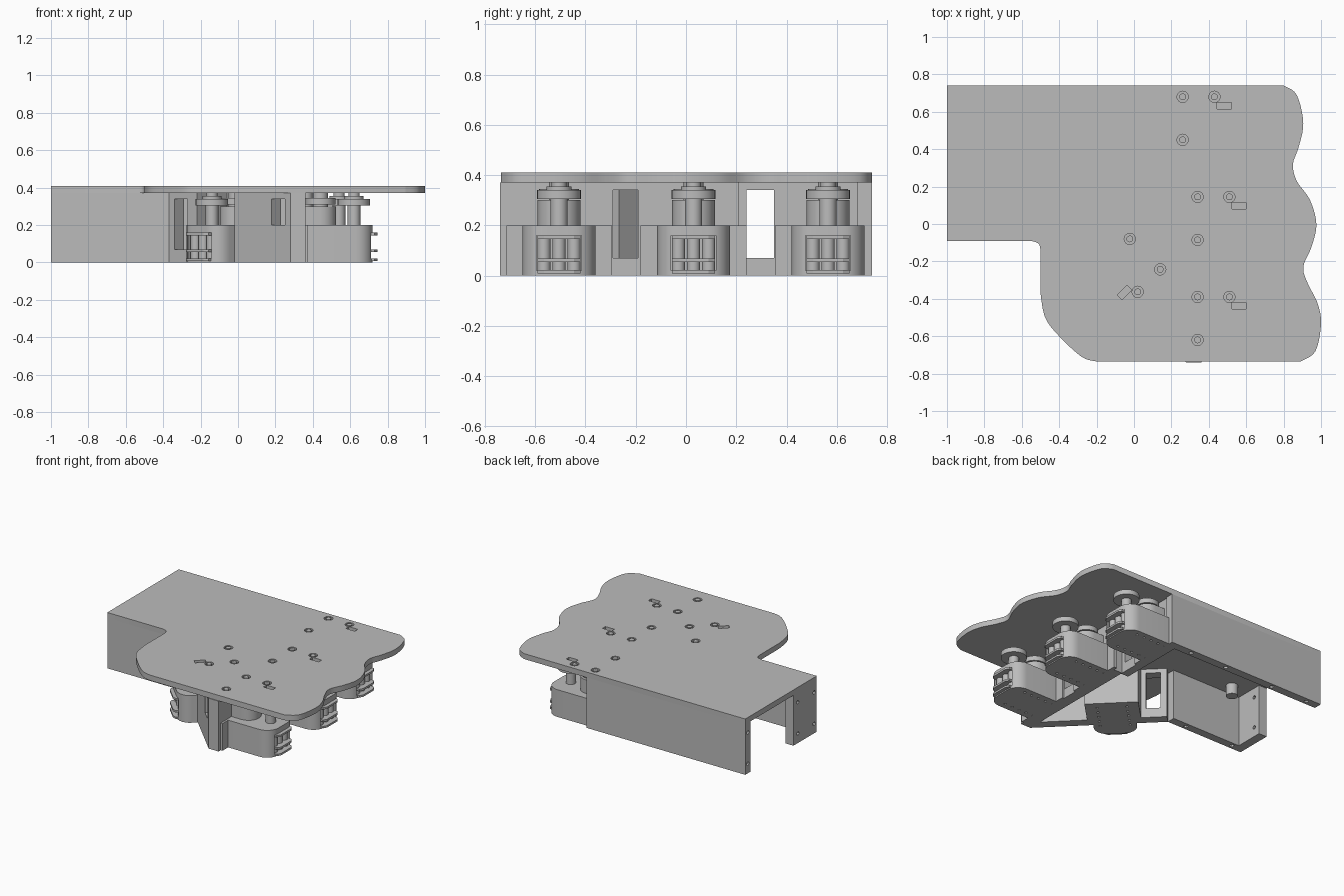
import bpy, bmesh, math
from mathutils import Matrix, Vector

cube = bpy.data.objects.get("Cube")
if cube:
    bpy.data.objects.remove(cube, do_unlink=True)

grey = bpy.data.materials.new("plain grey")
grey.use_nodes = True
GREY = (0.5, 0.5, 0.5, 1)
grey.diffuse_color = GREY
grey.node_tree.nodes["Principled BSDF"].inputs["Base Color"].default_value = GREY
WORLD = Matrix.Identity(4)
PLATE, TOP = 0.37, 0.41


def add_prism(bm, pts, z0, z1):
    lower = [bm.verts.new((x, y, z0)) for x, y in pts]
    upper = [bm.verts.new((x, y, z1)) for x, y in pts]
    n = len(pts)
    bm.faces.new(lower[::-1])
    bm.faces.new(upper)
    for i in range(n):
        j = (i + 1) % n
        bm.faces.new((lower[i], lower[j], upper[j], upper[i]))


def rect(x0, x1, y0, y1):
    return [(x0, y0), (x1, y0), (x1, y1), (x0, y1)]


def circle(x, y, r, n=24):
    return [(x + r * math.cos(math.tau * i / n), y + r * math.sin(math.tau * i / n))
            for i in range(n)]


def solid(name, shapes, m=WORLD):
    """One object from a list of (outline, z0, z1) prisms."""
    bm = bmesh.new()
    for pts, z0, z1 in shapes:
        add_prism(bm, pts, z0, z1)
    bmesh.ops.recalc_face_normals(bm, faces=bm.faces)
    bm.transform(m)
    mesh = bpy.data.meshes.new(name)
    bm.to_mesh(mesh)
    bm.free()
    mesh.materials.append(grey)
    ob = bpy.data.objects.new(name, mesh)
    bpy.context.collection.objects.link(ob)
    return ob


def select(ob):
    bpy.ops.object.select_all(action='DESELECT')
    ob.select_set(True)
    bpy.context.view_layer.objects.active = ob


def cut(ob, shapes, m=WORLD):
    cutter = solid("cutter", shapes, m)
    cutter.hide_render = True
    mod = ob.modifiers.new("cut", 'BOOLEAN')
    mod.operation = 'DIFFERENCE'
    mod.solver = 'EXACT'
    mod.object = cutter
    select(ob)
    bpy.ops.object.modifier_apply(modifier="cut")
    bpy.data.objects.remove(cutter, do_unlink=True)


def smooth_curve(pts, steps=5):
    """Spline through the points, keeping the end points."""
    p = [Vector(q) for q in [pts[0]] + pts + [pts[-1]]]
    out = []
    for a, b, c, d in zip(p, p[1:], p[2:], p[3:]):
        for k in range(steps):
            t = k / steps
            v = 0.5 * (2 * b + (c - a) * t + (2 * a - 5 * b + 4 * c - d) * t * t
                       + (3 * b - a - 3 * c + d) * t ** 3)
            out.append(tuple(v))
    return out + [tuple(pts[-1])]


# Placement of the four drive modules: back edge centre and direction
MODULES = {
    "front": Matrix.Translation((0.31, -0.505, 0)),
    "middle": Matrix.Translation((0.31, 0.03, 0)),
    "back": Matrix.Translation((0.23, 0.565, 0)),
    "thumb": Matrix.Translation((0.08, -0.14, 0)) @ Matrix.Rotation(math.radians(225), 4, 'Z'),
}
SCREWS = [(0.03, 0.115), (0.20, 0.115), (0.03, -0.115)]

# Top plate with scalloped finger edge
scallop = smooth_curve([(0.8, 0.74), (0.87, 0.69), (0.905, 0.54), (0.88, 0.41), (0.85, 0.32),
                        (0.87, 0.23), (0.94, 0.13), (0.975, 0), (0.95, -0.12), (0.905, -0.23),
                        (0.93, -0.32), (0.98, -0.42), (1, -0.53), (0.97, -0.68), (0.89, -0.735)])
heel = smooth_curve([(-0.2, -0.735), (-0.28, -0.71), (-0.4, -0.6), (-0.475, -0.5), (-0.5, -0.37)])
notch = smooth_curve([(-0.5, -0.14), (-0.51, -0.105), (-0.55, -0.09)])
outline = [(-1, 0.74)] + scallop + heel + notch + [(-1, -0.09)]
plate = solid("top_plate", [(outline, PLATE, TOP)])
for name, m in MODULES.items():
    holes = [(circle(x, y, 0.03), 0.395, 0.5) for x, y in SCREWS]
    cut(plate, holes + [(rect(0.215, 0.29, 0.05, 0.085), 0.38, 0.5)], m)
    solid(name + "_plate_screws", [(circle(x, y, 0.018), 0.39, TOP) for x, y in SCREWS], m)

# Wrist box: side walls, end flange and boss
back_wall = solid("wrist_back_wall", [(rect(-1, 0.29, 0.68, 0.74), 0, PLATE)])
front_wall = solid("wrist_front_wall", [(rect(-1, -0.37, -0.09, -0.03), 0, PLATE)])
flange = solid("wrist_flange", [(rect(-1, -0.935, -0.03, 0.18), 0, PLATE)])
along_x = Matrix.Rotation(math.radians(90), 4, 'Y')
cut(flange, [(circle(-z, 0.13, 0.013, 12), -1.1, -0.9) for z in (0.07, 0.3)], along_x)
cut(front_wall, [(circle(-z, -0.06, 0.013, 12), -1.1, -0.95) for z in (0.07, 0.3)], along_x)
cut(back_wall, [(circle(-z, 0.71, 0.013, 12), -1.1, -0.95) for z in (0.07, 0.3)], along_x)
cut(back_wall, [(circle(x, 0.71, 0.015, 12), -0.1, 0.04) for x in (-0.9, -0.6, -0.2, 0.1)])
cut(front_wall, [(circle(x, -0.06, 0.015, 12), -0.1, 0.04) for x in (-0.9, -0.5)])
solid("wrist_boss", [(circle(-0.8, 0.06, 0.04), 0.29, PLATE)])

# Palm walls behind the fingers, with windows
front_palm = solid("front_palm_wall", [(rect(0.28, 0.36, -0.74, 0.21), 0, PLATE)])
cut(front_palm, [(rect(0.2, 0.5, -0.29, -0.19), 0.07, 0.34)])
back_palm = solid("back_palm_wall", [(rect(0.22, 0.28, 0.2, 0.7), 0, PLATE)])
cut(back_palm, [(rect(0.1, 0.4, 0.24, 0.35), 0.07, 0.34)])


def diagonal(x0, x1, t=0.05):
    """Wall strip along the slanted heel line x + y = -0.46."""
    return [(x0, -0.46 - x0), (x1, -0.46 - x1), (x1 + t, -0.46 - x1 + t), (x0 + t, -0.46 - x0 + t)]


heel_a = solid("heel_wall_outer", [(diagonal(-0.37, -0.22), 0, PLATE)])
cut(heel_a, [([(x + d, -0.46 - x + d) for x, d in
               ((-0.34, -0.1), (-0.27, -0.1), (-0.27, 0.1), (-0.34, 0.1))], 0.07, 0.34)])
heel_b = solid("heel_wall_inner", [(diagonal(-0.02, 0.28), 0, PLATE)])
cut(heel_b, [([(x + d, -0.46 - x + d) for x, d in
               ((0.18, -0.1), (0.25, -0.1), (0.25, 0.1), (0.18, 0.1))], 0.2, 0.34)])
solid("thumb_bay", [(rect(0, 0.05, -0.18, 0.18), 0, PLATE)]
      + [(rect(0.05, 0.28, min(s * 0.145, s * 0.18), max(s * 0.145, s * 0.18)), 0, PLATE)
         for s in (-1, 1)], MODULES["thumb"])

# Drive modules
W, L, R = 0.145, 0.41, 0.09
for name, m in MODULES.items():
    body_outline = [(0, W), (0, -W)]
    for side, start in ((-1, -90), (1, 0)):
        for k in range(7):
            a = math.radians(start + 15 * k)
            body_outline.append((L - R + R * math.cos(a), side * (W - R) + R * math.sin(a)))
    body = solid(name + "_motor_body", [(body_outline, 0, 0.2)], m)
    cut(body, [(rect(0.33, 0.5, -0.09, 0.09), 0.02, 0.16)], m)
    cut(body, [(circle(x, y, 0.009, 10), -0.1, 0.015)
               for x in (0.06, 0.12, 0.18, 0.24, 0.3) for y in (-0.1, 0.1)], m)

    # hinge knuckle: pins and projecting tabs
    solid(name + "_hinge_pins", [(circle(0.375, y, 0.026), 0.02, 0.16)
                                 for y in (-0.06, 0, 0.06)], m)
    tab = [(0.33, -0.085), (0.42, -0.085), (0.435, -0.06), (0.435, 0.06), (0.42, 0.085), (0.33, 0.085)]
    solid(name + "_hinge_tabs", [(tab, z, z + 0.014) for z in (0.008, 0.055, 0.145)], m)

    # drum housing and idler against the wall
    drum = [(0.04, 0.085), (0.04, -0.085)] + [
        (0.13 + 0.085 * math.cos(math.radians(a)), 0.085 * math.sin(math.radians(a)))
        for a in range(-90, 91, 15)]
    solid(name + "_drum_housing", [(drum, 0.2, 0.3)], m)
    solid(name + "_idler", [(circle(0.13, 0, 0.08), 0.31, 0.345),
                            (circle(0.13, 0, 0.04), 0.3, PLATE)], m)

    # output shaft and pulley
    solid(name + "_shaft", [(circle(0.31, 0, 0.034), 0.2, 0.31)], m)
    solid(name + "_pulley", [(circle(0.31, 0, 0.087, 32), 0.305, 0.34)], m)
    solid(name + "_pulley_hub", [(circle(0.31, 0, 0.05), 0.34, 0.355),
                                 (circle(0.31, 0, 0.03), 0.355, PLATE)], m)
    if name != "thumb":
        reach = 0.145 if name == "back" else 0.21
        solid(name + "_shoulder", [(rect(0.04, 0.065, -0.21, reach), 0, 0.2)], m)

# Smooth round sides, keep edges sharp
for ob in list(bpy.context.collection.objects):
    if ob.type == 'MESH' and grey.name in ob.data.materials:
        select(ob)
        bpy.ops.object.shade_smooth_by_angle(angle=math.radians(30))
